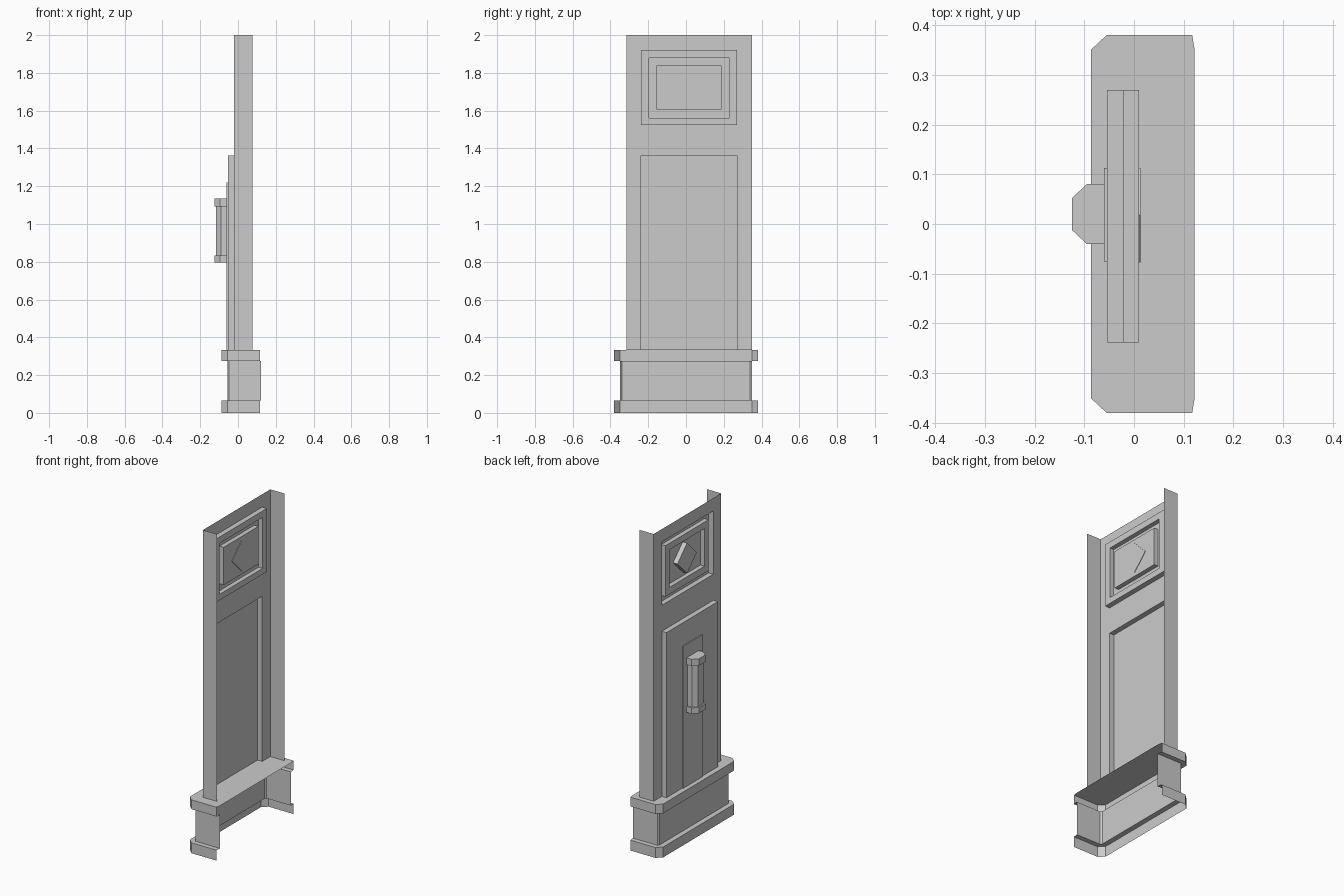
import bpy
import bmesh

cube = bpy.data.objects.get("Cube")
if cube:
    bpy.data.objects.remove(cube, do_unlink=True)

# One plain grey for everything
grey = bpy.data.materials.new("plain_grey")
grey.use_nodes = True
colour = (0.6, 0.6, 0.6, 1)
grey.diffuse_color = colour
grey.node_tree.nodes["Principled BSDF"].inputs["Base Color"].default_value = colour


def finish(name, bm):
    bmesh.ops.recalc_face_normals(bm, faces=bm.faces)
    mesh = bpy.data.meshes.new(name)
    bm.to_mesh(mesh)
    bm.free()
    mesh.materials.append(grey)
    obj = bpy.data.objects.new(name, mesh)
    bpy.context.collection.objects.link(obj)
    return obj


def loft(name, rings, closed=False, cap_start=False, cap_end=True, skip=()):
    """Skin a row of equal-length rings, as a tube or an open strip."""
    bm = bmesh.new()
    rows = [[bm.verts.new(p) for p in ring] for ring in rings]
    count = len(rows[0])
    for i, (a, b) in enumerate(zip(rows, rows[1:])):
        for j in range(count if closed else count - 1):
            if (i, j) not in skip:
                k = (j + 1) % count
                bm.faces.new((a[j], a[k], b[k], b[j]))
    if cap_start:
        bm.faces.new(rows[0])
    if cap_end:
        bm.faces.new(rows[-1])
    return finish(name, bm)


def upright(x, y0, y1, z0, z1):
    """Rectangle facing along x; open along its bottom edge."""
    return [(x, y0, z0), (x, y0, z1), (x, y1, z1), (x, y1, z0)]


def chamfered(x_front, x_side, x_back, y_front, y_side, z, middle=0.0):
    """Open outline with two cut front corners, mirrored about middle."""
    half = [(x_back, y_side), (x_side, y_side), (x_front, y_front)]
    return ([(x, middle - y, z) for x, y in half]
            + [(x, middle + y, z) for x, y in reversed(half)])


# Hollow plinth with a stepped foot and cornice, open at the back
def slab(z):
    return chamfered(-0.087, -0.055, 0.117, 0.35, 0.38, z)


def core(z):
    return chamfered(-0.055, -0.047, 0.122, 0.34, 0.35, z)


loft("plinth", [slab(0), slab(0.065), core(0.065), core(0.275),
                slab(0.275), slab(0.333)], cap_end=False)

# Plinth top
top = slab(0.333)
top = [(0.122, -0.35, 0.333)] + top + [(0.122, 0.35, 0.333)]
loft("plinth_top", [top])

# Facade sheet with side returns and openings for door and window
Y0, Y1 = -0.238, 0.27
FACE = -0.022
plan = [(0.077, -0.315), (FACE, -0.315), (FACE, Y0),
        (FACE, Y1), (FACE, 0.35), (0.077, 0.35)]
levels = [0.333, 1.363, 1.525, 1.92, 2.0]
loft("facade", [[(x, y, z) for x, y in plan] for z in levels],
     cap_end=False, skip={(0, 2), (2, 2)})

# Raised door and its thin centre strip
loft("door", [upright(x, Y0, Y1, 0.333, 1.363) for x in (FACE, -0.054)])
loft("door_strip", [upright(x, -0.075, 0.113, 0.333, 1.22)
                    for x in (-0.054, -0.06)])

# Stepped window: sunk border, raised frame, sunk panel
DEEP, RAISED = 0.01, -0.018
outer = (Y0, Y1, 1.525, 1.92)
frame = (-0.197, 0.229, 1.562, 1.88)
panel = (-0.155, 0.187, 1.605, 1.84)
steps = [(FACE, outer), (DEEP, outer), (DEEP, frame),
         (RAISED, frame), (RAISED, panel), (DEEP, panel)]
loft("window", [upright(x, *r) for x, r in steps], closed=True)

# Diamond boss on the window panel
r, cy, cz = 0.095, 0.018, 1.722
loft("window_diamond",
     [[(x, cy - r, cz), (x, cy, cz + r), (x, cy + r, cz), (x, cy, cz - r)]
      for x in (0.013, -0.02)], closed=True, cap_start=True)


# Door handle: chamfered grip between two wider caps
def cap(z):
    return chamfered(-0.125, -0.095, -0.058, 0.032, 0.06, z, 0.02)


def grip(z):
    return chamfered(-0.116, -0.09, -0.058, 0.027, 0.05, z, 0.02)


loft("handle", [cap(0.795), cap(0.832), grip(0.832), grip(1.092),
                cap(1.092), cap(1.135)], cap_start=True)
